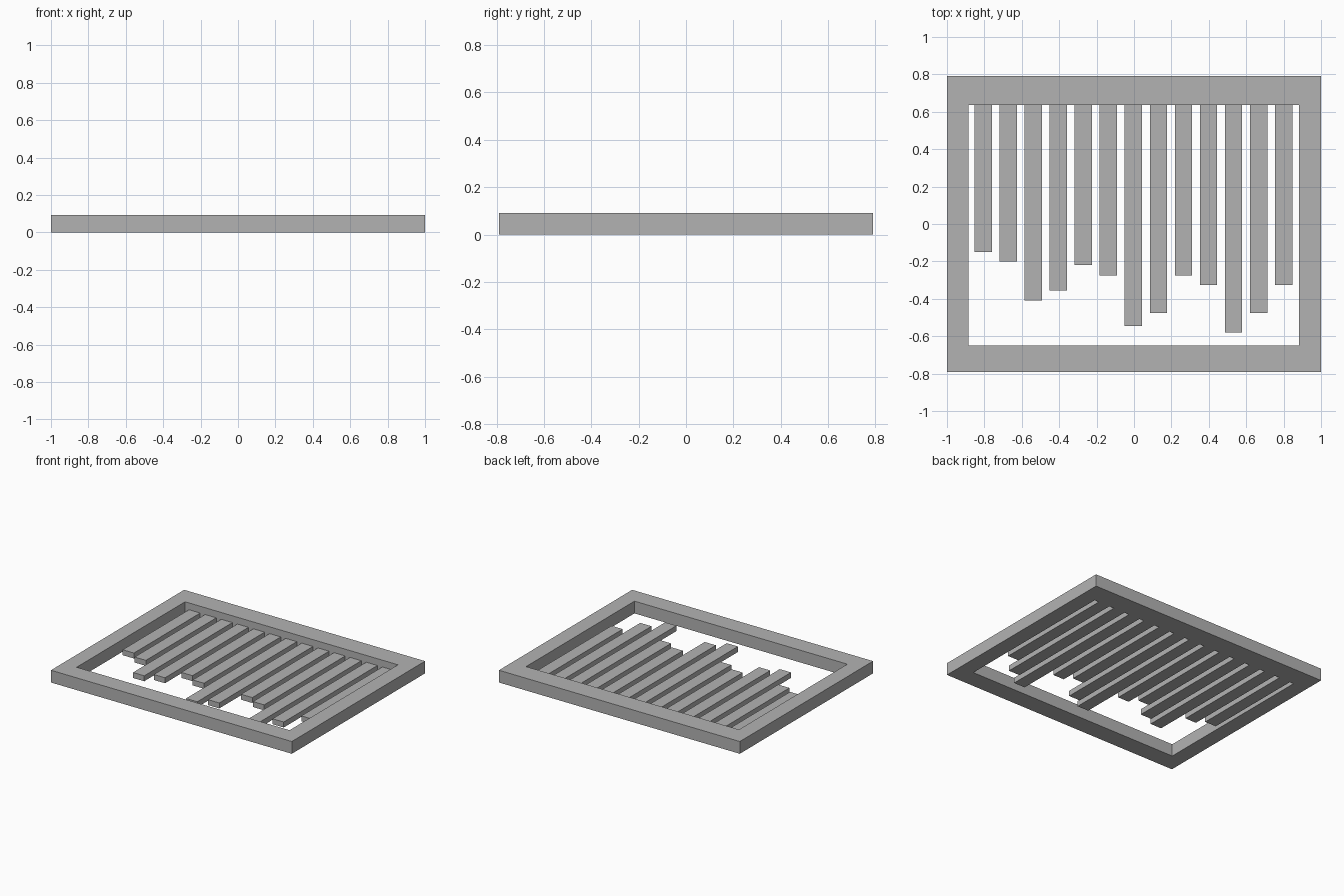
import bpy
import bmesh

cube = bpy.data.objects.get("Cube")
if cube:
    bpy.data.objects.remove(cube, do_unlink=True)

# Single plain grey for the whole grille
grey = bpy.data.materials.new("plain_grey")
grey.use_nodes = True
colour = (0.45, 0.45, 0.45, 1)
grey.diffuse_color = colour
grey.node_tree.nodes["Principled BSDF"].inputs["Base Color"].default_value = colour

HEIGHT = 0.092
BAR_HEIGHT = 0.041
INNER_LEFT, INNER_RIGHT = -0.885, 0.883
INNER_FRONT, INNER_BACK = -0.65, 0.636


def finish(name, bm):
    bmesh.ops.recalc_face_normals(bm, faces=bm.faces)
    mesh = bpy.data.meshes.new(name)
    bm.to_mesh(mesh)
    bm.free()
    mesh.materials.append(grey)
    obj = bpy.data.objects.new(name, mesh)
    bpy.context.collection.objects.link(obj)
    return obj


def rectangle(bm, x0, x1, y0, y1):
    return [bm.verts.new((x, y, 0)) for x, y in ((x0, y0), (x1, y0), (x1, y1), (x0, y1))]


def raise_up(bm, height):
    extruded = bmesh.ops.extrude_face_region(bm, geom=bm.faces[:])
    verts = [v for v in extruded["geom"] if isinstance(v, bmesh.types.BMVert)]
    bmesh.ops.translate(bm, vec=(0, 0, height), verts=verts)


# Frame: a mitred ring between two rectangles, extruded upwards
bm = bmesh.new()
outer = rectangle(bm, -1, 1, -0.79, 0.79)
inner = rectangle(bm, INNER_LEFT, INNER_RIGHT, INNER_FRONT, INNER_BACK)
for i in range(4):
    j = (i + 1) % 4
    bm.faces.new((outer[i], outer[j], inner[j], inner[i]))
raise_up(bm, HEIGHT)
finish("frame", bm)

# Bars: low strips of uneven length reaching forward from the back rail
bar_ends = (-0.15, -0.2, -0.41, -0.355, -0.22, -0.275, -0.545,
            -0.475, -0.275, -0.325, -0.58, -0.475, -0.325)
spacing, half_width = 0.1338, 0.0465
for i, end in enumerate(bar_ends):
    x = (i - len(bar_ends) // 2) * spacing - 0.003
    bm = bmesh.new()
    bm.faces.new(rectangle(bm, x - half_width, x + half_width, end, INNER_BACK))
    raise_up(bm, BAR_HEIGHT)
    finish(f"bar_{i + 1}", bm)
